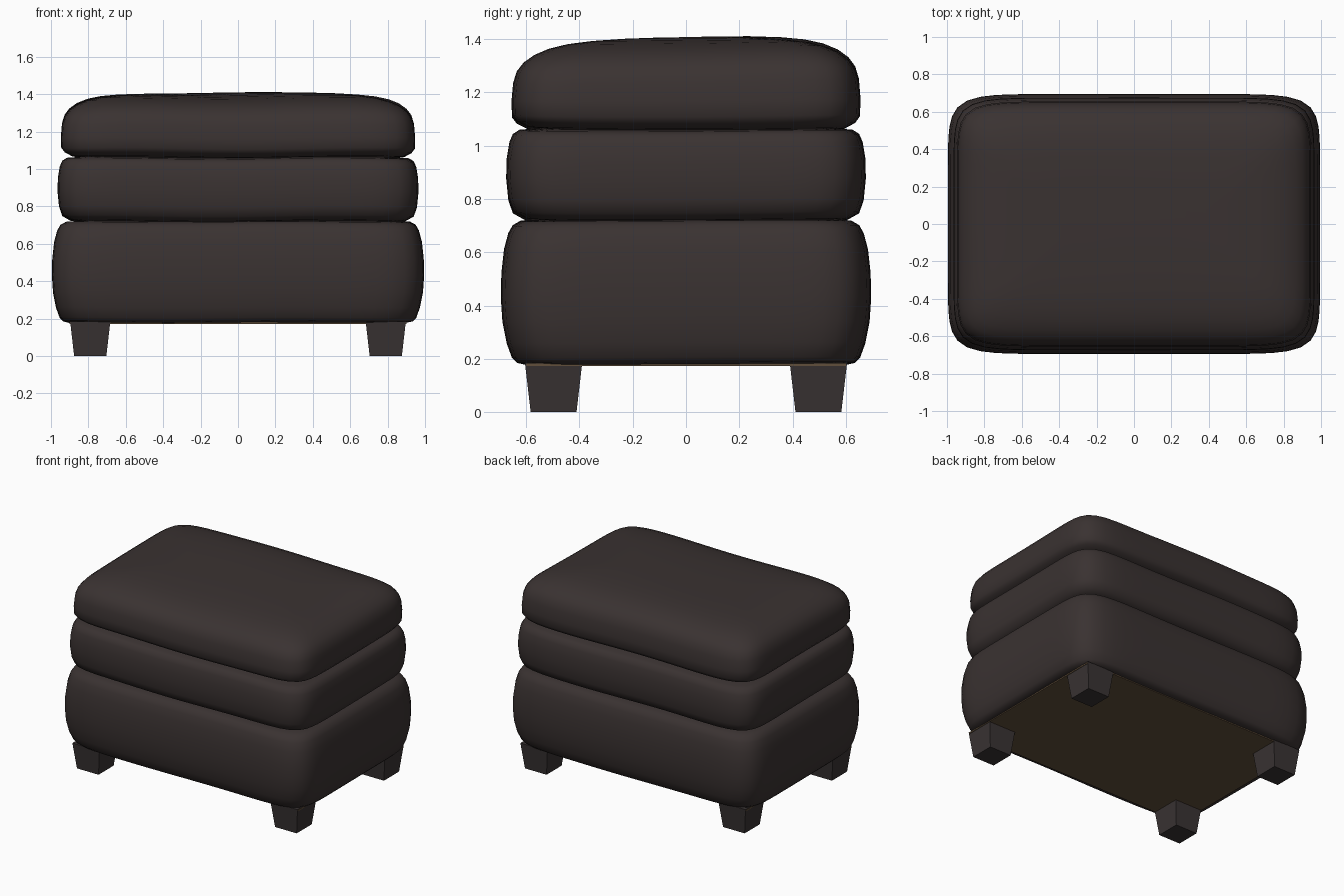
import bpy, bmesh, math

if "Cube" in bpy.data.objects:
    bpy.data.objects.remove(bpy.data.objects["Cube"])


def material(name, rgb):
    m = bpy.data.materials.new(name)
    m.diffuse_color = (*rgb, 1)
    m.use_nodes = True
    m.node_tree.nodes["Principled BSDF"].inputs["Base Color"].default_value = m.diffuse_color
    return m


leather = material("dark brown leather", (0.042, 0.032, 0.031))
lining = material("brown lining", (0.12, 0.078, 0.043))
leg_paint = material("dark leg wood", (0.041, 0.033, 0.033))


def finish(bm, name, mat, smooth=True):
    bmesh.ops.recalc_face_normals(bm, faces=bm.faces)
    me = bpy.data.meshes.new(name)
    bm.to_mesh(me)
    bm.free()
    ob = bpy.data.objects.new(name, me)
    bpy.context.collection.objects.link(ob)
    me.materials.append(mat)
    if smooth:
        bpy.ops.object.select_all(action='DESELECT')
        ob.select_set(True)
        bpy.context.view_layer.objects.active = ob
        bpy.ops.object.shade_smooth_by_angle(angle=math.radians(50))
    return ob


def cushion(name, hx, hy, profile, tilt=0.0, n=9, count=112, wave=0.004):
    """Loft soft rectangles; profile holds (inset, z) from bottom to top."""
    bm = bmesh.new()
    rings = []
    for inset, z in profile:
        ring = []
        for i in range(count):
            a = 2 * math.pi * (i + 0.5) / count
            c, s = math.cos(a), math.sin(a)
            r = (abs(c) ** n + abs(s) ** n) ** (-1 / n)
            x, y = r * c * (hx - inset), r * s * (hy - inset)
            dz = wave * math.sin(5 * x + 3 * y + hx * 40) + tilt * y * (z - profile[0][1])
            ring.append(bm.verts.new((x, y, z + dz)))
        rings.append(ring)
    for lo, hi in zip(rings, rings[1:]):
        for i in range(count):
            j = (i + 1) % count
            bm.faces.new((lo[i], lo[j], hi[j], hi[i]))
    bm.faces.new(rings[0])
    bm.faces.new(rings[-1])
    return finish(bm, name, leather)


# Upholstered body and two stacked cushions
cushion("base", 0.995, 0.695,
        [(0.09, 0.18), (0.06, 0.187), (0.042, 0.205), (0.022, 0.26), (0.006, 0.34), (0, 0.43),
         (0.002, 0.52), (0.012, 0.61), (0.028, 0.67), (0.045, 0.70), (0.075, 0.717), (0.14, 0.722)],
        wave=0.002)
cushion("middle_cushion", 0.965, 0.675,
        [(0.16, 0.715), (0.07, 0.725), (0.025, 0.75), (0.008, 0.80), (0, 0.88), (0.002, 0.95),
         (0.012, 1.01), (0.025, 1.04), (0.05, 1.056), (0.14, 1.063)])
cushion("top_cushion", 0.947, 0.655,
        [(0.16, 1.055), (0.06, 1.067), (0.02, 1.088), (0.002, 1.112), (0, 1.17), (0.006, 1.24),
         (0.02, 1.285), (0.045, 1.318), (0.085, 1.347), (0.14, 1.37), (0.21, 1.386),
         (0.30, 1.396), (0.42, 1.402), (0.55, 1.404)], tilt=0.06)

# Lining plate under the body
bm = bmesh.new()
bmesh.ops.create_cube(bm, size=1)
for v in bm.verts:
    v.co = (v.co.x * 1.80, v.co.y * 1.20, 0.177 + v.co.z * 0.009)
finish(bm, "underside_lining", lining, smooth=False)

# Four tapered square legs
for sx, side in ((-1, "left"), (1, "right")):
    for sy, end in ((-1, "front"), (1, "back")):
        bm = bmesh.new()
        bmesh.ops.create_cube(bm, size=1)
        for v in bm.verts:
            w = 0.215 if v.co.z > 0 else 0.172
            v.co = (sx * 0.79 + v.co.x * w, sy * 0.497 + v.co.y * w, (v.co.z + 0.5) * 0.185)
        finish(bm, f"{end}_{side}_leg", leg_paint, smooth=False)
